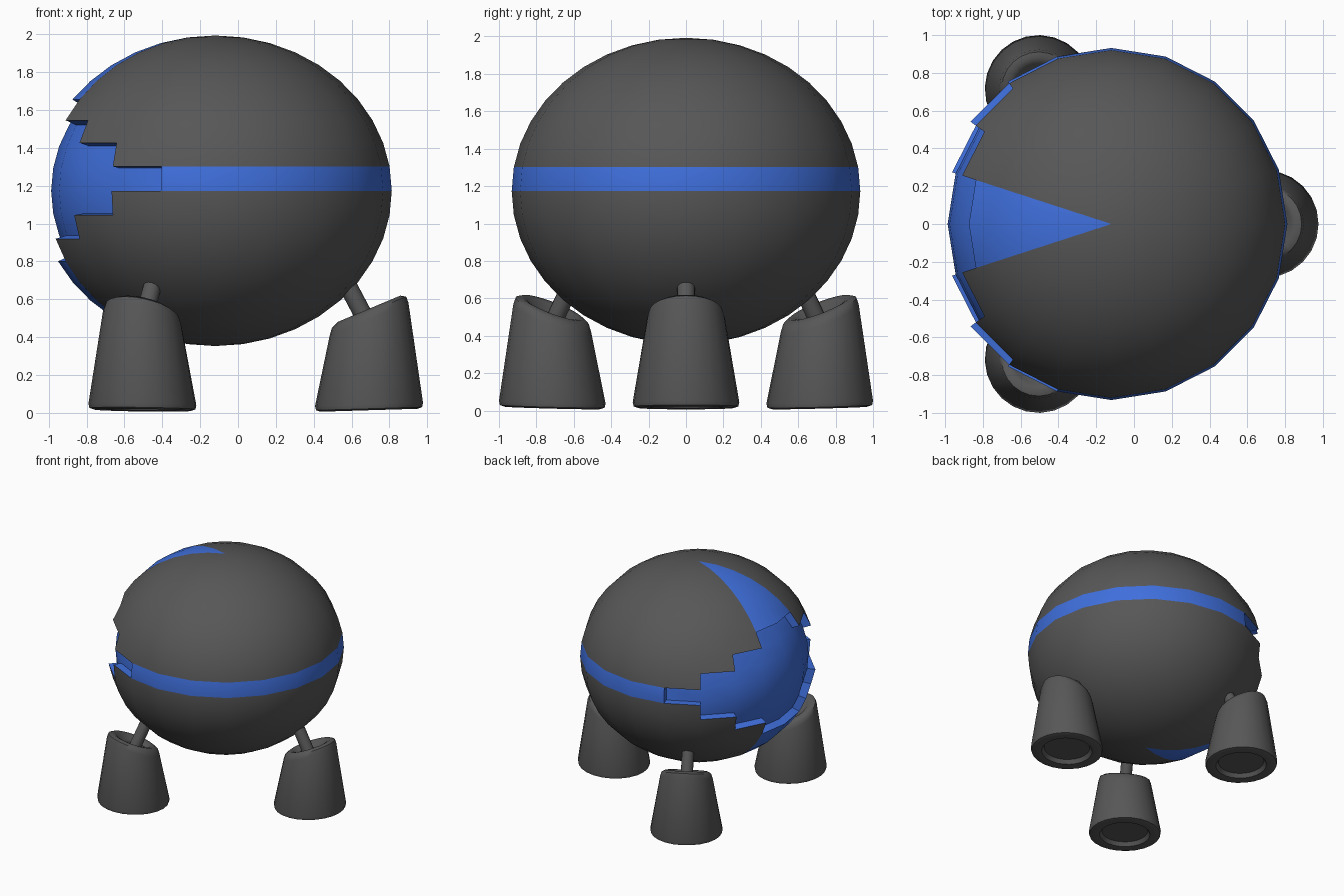
import bpy, bmesh, math
from mathutils import Vector, Matrix

if "Cube" in bpy.data.objects:
    bpy.data.objects.remove(bpy.data.objects["Cube"])

CX, CZ = -0.12, 1.173          # body centre
RX, RZ = 0.932, 0.82           # body radii


def material(name, rgb):
    m = bpy.data.materials.new(name)
    m.diffuse_color = (*rgb, 1)
    m.use_nodes = True
    m.node_tree.nodes["Principled BSDF"].inputs["Base Color"].default_value = m.diffuse_color
    return m


GREY = material("dark grey", (0.095, 0.095, 0.095))
BLUE = material("blue", (0.05, 0.16, 0.72))


def finish(bm, name, mats, angle=35):
    bmesh.ops.recalc_face_normals(bm, faces=bm.faces)
    me = bpy.data.meshes.new(name)
    bm.to_mesh(me)
    bm.free()
    for m in mats:
        me.materials.append(m)
    ob = bpy.data.objects.new(name, me)
    bpy.context.collection.objects.link(ob)
    bpy.ops.object.select_all(action='DESELECT')
    ob.select_set(True)
    bpy.context.view_layer.objects.active = ob
    bpy.ops.object.shade_smooth_by_angle(angle=math.radians(angle))
    return ob


# Body: squashed sphere with a blue belt, a blue wedge to each pole and a
# stepped blue recess on the -x side
bm = bmesh.new()
bmesh.ops.create_uvsphere(bm, u_segments=20, v_segments=20, radius=1)
recess = []
for f in bm.faces:
    c = f.calc_center_median()
    row = math.floor(math.degrees(math.atan2(c.z, math.hypot(c.x, c.y))) / 9)
    side = math.degrees(abs(math.atan2(c.y, -c.x)))   # angle away from -x
    step = abs(row)
    if step <= 3 and side < 72 - 18 * step:
        recess.append(f)
        f.material_index = 1
    elif row == 0 or side < 18:
        f.material_index = 1

# push the stepped region inwards, leaving blue walls
old = set(bm.faces)
res = bmesh.ops.extrude_face_region(bm, geom=recess)
moved = [v for v in res["geom"] if isinstance(v, bmesh.types.BMVert)]
bmesh.ops.scale(bm, vec=(0.93,) * 3, verts=moved)
for f in bm.faces:
    if f not in old:
        f.material_index = 1
still = [f for f in recess if f.is_valid]
if still:
    bmesh.ops.delete(bm, geom=still, context='FACES')
bmesh.ops.transform(bm, verts=bm.verts, matrix=Matrix.Translation((CX, 0, CZ))
                    @ Matrix.Diagonal((RX, RX, RZ, 1)))
finish(bm, "body", [GREY, BLUE])


# Foot: tapered cup with slanted dished top and hollow underside
# rows of (radius, height at centre, slope outwards)
FOOT = [(0.18, 0.05, 0.03), (0.20, 0.018, 0.03), (0.255, 0.014, 0.03),
        (0.28, 0.022, 0.03), (0.285, 0.045, 0.03), (0.208, 0.495, 0.42),
        (0.196, 0.532, 0.42), (0.165, 0.55, 0.42), (0.135, 0.542, 0.42),
        (0.10, 0.505, 0.42)]
SIDES = 24


def add_foot(name, place):
    bm = bmesh.new()
    rings = []
    for r, z, s in FOOT:
        ring = []
        for i in range(SIDES):
            a = 2 * math.pi * i / SIDES
            x, y = r * math.cos(a), r * math.sin(a)
            ring.append(bm.verts.new((x, y, z + s * x)))
        rings.append(ring)
    for lo, hi in zip(rings, rings[1:]):
        for i in range(SIDES):
            j = (i + 1) % SIDES
            bm.faces.new((lo[i], lo[j], hi[j], hi[i]))
    bm.faces.new(rings[0][::-1])
    bm.faces.new(rings[-1])
    bmesh.ops.transform(bm, verts=bm.verts, matrix=place)
    finish(bm, name, [GREY], 50)


# Strut: thin rod from the foot up into the body
def add_strut(name, place):
    a, b = Vector((0.0, 0, 0.46)), Vector((-0.18, 0, 0.80))
    d = b - a
    bm = bmesh.new()
    bmesh.ops.create_cone(bm, cap_ends=True, segments=16, radius1=0.048,
                          radius2=0.048, depth=d.length)
    rot = d.to_track_quat('Z', 'Y').to_matrix().to_4x4()
    bmesh.ops.transform(bm, verts=bm.verts,
                        matrix=place @ Matrix.Translation((a + b) / 2) @ rot)
    finish(bm, name, [GREY])


for name, deg in (("right", 0), ("left_back", 118.3), ("left_front", -118.3)):
    place = (Matrix.Translation((CX, 0, 0))
             @ Matrix.Rotation(math.radians(deg), 4, 'Z')
             @ Matrix.Translation((0.812, 0, 0)))
    add_foot(name + "_foot", place)
    add_strut(name + "_strut", place)
